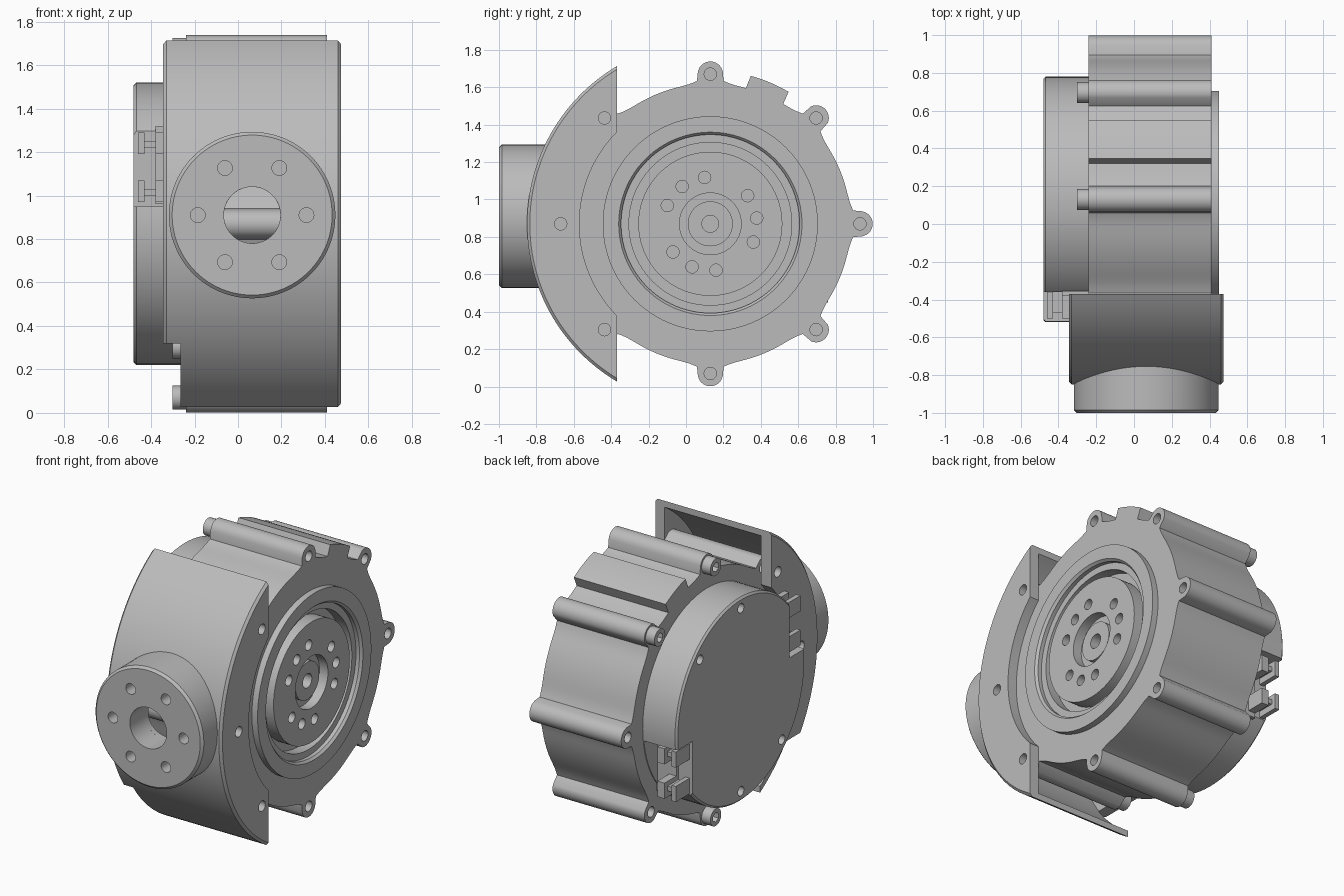
import bpy, bmesh
from math import cos, sin, radians, sqrt, exp, pi, acos
from mathutils import Matrix, Vector

if "Cube" in bpy.data.objects:
    bpy.data.objects.remove(bpy.data.objects["Cube"])

CY, CZ = 0.13, 0.87          # motor axis position, axis runs along x
ALONG_X = Matrix.Translation((0, CY, CZ)) @ Matrix.Rotation(pi / 2, 4, 'Y')
STUB_X, STUB_Z = 0.065, 0.91  # front stub position, axis runs along -y
ALONG_FRONT = Matrix.Translation((STUB_X, 0, STUB_Z)) @ Matrix.Rotation(pi / 2, 4, 'X')

grey = bpy.data.materials.new("machined_grey")
grey.use_nodes = True
COLOUR = (0.5, 0.5, 0.5, 1)
grey.diffuse_color = COLOUR
grey.node_tree.nodes["Principled BSDF"].inputs["Base Color"].default_value = COLOUR


def finish(name, bm):
    bmesh.ops.remove_doubles(bm, verts=bm.verts, dist=1e-5)
    bmesh.ops.recalc_face_normals(bm, faces=bm.faces)
    mesh = bpy.data.meshes.new(name)
    bm.to_mesh(mesh)
    bm.free()
    mesh.materials.append(grey)
    obj = bpy.data.objects.new(name, mesh)
    bpy.context.collection.objects.link(obj)
    shade(mesh)
    return obj


def shade(mesh):
    mesh.shade_smooth()
    mesh.set_sharp_from_angle(angle=radians(32))


def lathe(name, profile, matrix, steps=96):
    """Revolve (radius, height) points around the local z axis."""
    bm = bmesh.new()
    verts = [bm.verts.new((r, 0, h)) for r, h in profile]
    edges = [bm.edges.new(pair) for pair in zip(verts, verts[1:])]
    bmesh.ops.spin(bm, geom=verts + edges, cent=(0, 0, 0), axis=(0, 0, 1),
                   angle=2 * pi, steps=steps, use_merge=True)
    bmesh.ops.transform(bm, matrix=matrix, verts=bm.verts)
    return finish(name, bm)


def cylinder(name, r, h0, h1, matrix, steps=24):
    return lathe(name, [(0, h0), (r, h0), (r, h1), (0, h1)], matrix, steps)


def rod(name, r, x0, x1, radius, angle, steps=24):
    """Cylinder along x at a polar position around the motor axis."""
    a = radians(angle)
    move = Matrix.Translation((0, radius * cos(a), radius * sin(a)))
    return cylinder(name, r, x0, x1, move @ ALONG_X, steps)


def prism(name, points, x0, x1, chamfer_radius=None):
    """Extrude (y, z) points given around the motor axis, along x."""
    bm = bmesh.new()
    face = bm.faces.new([bm.verts.new((x0, CY + y, CZ + z)) for y, z in points])
    out = bmesh.ops.extrude_face_region(bm, geom=[face])
    moved = [g for g in out["geom"] if isinstance(g, bmesh.types.BMVert)]
    bmesh.ops.translate(bm, verts=moved, vec=(x1 - x0, 0, 0))
    if chamfer_radius:
        def on_rim(v):
            return abs(sqrt((v.co.y - CY) ** 2 + (v.co.z - CZ) ** 2) - chamfer_radius) < 1e-3
        rim = [e for e in bm.edges if all(on_rim(v) for v in e.verts)
               and abs(e.verts[0].co.x - e.verts[1].co.x) < 1e-4]
        bmesh.ops.bevel(bm, geom=rim, offset=0.015, segments=1, affect='EDGES')
    return finish(name, bm)


def box(name, low, high):
    bm = bmesh.new()
    low, high = Vector(low), Vector(high)
    bmesh.ops.create_cube(bm, size=1, matrix=Matrix.Translation((low + high) / 2)
                          @ Matrix.Diagonal((*(high - low), 1)))
    return finish(name, bm)


def cut(obj, cutters):
    """Subtract the cutters, keep the result and drop the helpers."""
    for c in cutters:
        c.hide_render = True
        mod = obj.modifiers.new("cut", 'BOOLEAN')
        mod.operation, mod.solver, mod.object = 'DIFFERENCE', 'EXACT', c
    bpy.context.view_layer.update()
    graph = bpy.context.evaluated_depsgraph_get()
    mesh = bpy.data.meshes.new_from_object(obj.evaluated_get(graph))
    obj.modifiers.clear()
    obj.data = mesh
    for c in cutters:
        bpy.data.objects.remove(c)
    shade(mesh)


def arc(r, a0, a1, n=64):
    return [(r * cos(a0 + (a1 - a0) * i / n), r * sin(a0 + (a1 - a0) * i / n))
            for i in range(n + 1)]


# Housing outline: round body with eight screw lugs and one raised pad
LUG_RADIUS, LUG_SIZE = 0.8, 0.068


def housing_radius(a):
    d = (a + pi / 8) % (pi / 4) - pi / 8
    r = 0.75 + 0.035 * exp(-(d / 0.11) ** 2)
    reach = LUG_SIZE ** 2 - (LUG_RADIUS * sin(d)) ** 2
    if reach > 0:
        r = max(r, LUG_RADIUS * cos(d) + sqrt(reach))
    if radians(59) < a < radians(75):
        r = max(r, 0.82)
    return r


N = 540
outline = []
for i in range(N):
    a = 2 * pi * i / N
    outline.append((housing_radius(a) * cos(a), housing_radius(a) * sin(a)))
housing = prism("motor_housing", outline, -0.24, 0.41)
cutters = [cylinder("recess_cutter", 0.574, 0.25, 0.6, ALONG_X, 96)]
for k in range(8):
    cutters.append(rod("lug_hole_cutter", 0.033, 0.3, 0.6, LUG_RADIUS, 45 * k))
    cutters.append(rod("lug_hole_cutter", 0.033, -0.5, -0.14, LUG_RADIUS, 45 * k))
cut(housing, cutters)

# Output face: raised ring, groove, rotor disc and centre hub
rotor = lathe("output_rotor", [
    (0, 0.25), (0.575, 0.25), (0.575, 0.45), (0.49, 0.45), (0.477, 0.435), (0.477, 0.41),
    (0.435, 0.41), (0.435, 0.34), (0.385, 0.34), (0.385, 0.43), (0.165, 0.43), (0.165, 0.37),
    (0.12, 0.37), (0.12, 0.4), (0.045, 0.4), (0.045, 0.3), (0, 0.3)], ALONG_X)
cut(rotor, [rod("rotor_hole_cutter", 0.033, 0.34, 0.6, 0.25, 7 + 120 * t + 30 * s)
            for t in range(3) for s in (-1, 0, 1)])

# Rear cover with two connector openings on opposite sides
cover = lathe("rear_cover", [(0, -0.24), (0.65, -0.24), (0.65, -0.468), (0.638, -0.48),
                             (0, -0.48)], ALONG_X)
cutters = [rod("cover_hole_cutter", 0.03, -0.6, -0.42, 0.585, a) for a in (45, 90, 225, 270)]
for side in (-1, 1):
    def pocket(name, x0, x1, y0, y1, z0, z1):
        ys = sorted((CY + side * y0, CY + side * y1))
        zs = sorted((CZ - side * z0, CZ - side * z1))
        return box(name, (x0, ys[0], zs[0]), (x1, ys[1], zs[1]))
    cutters.append(pocket("opening_cutter", -0.6, -0.245, 0.49, 0.8, 0.08, 0.5))
    label = "front" if side < 0 else "back"
    pocket(label + "_connector_base", -0.38, -0.24, 0.485, 0.51, 0.09, 0.45)
    for z0 in (0.1, 0.32):
        pocket(label + "_connector_floor", -0.46, -0.43, 0.485, 0.63, z0, z0 + 0.1)
        pocket(label + "_connector_body", -0.38, -0.33, 0.485, 0.63, z0, z0 + 0.1)
        pocket(label + "_connector_rib", -0.46, -0.33, 0.485, 0.6, z0 + 0.03, z0 + 0.06)
cut(cover, cutters)

# Socket screws on the rear of the lugs
for a in (45, 90, 225, 270):
    screw = rod("lug_screw_%d" % a, 0.055, -0.302, -0.2, LUG_RADIUS, a, 32)
    cut(screw, [rod("socket_cutter", 0.03, -0.4, -0.265, LUG_RADIUS, a, 6)])

# Curved front bracket: channel section around the housing
OUTER, INNER, FLANGE, EDGE = 0.98, 0.945, 0.7, -0.5
ao, af = acos(EDGE / OUTER), acos(EDGE / FLANGE)
bracket = prism("front_bracket", arc(OUTER, ao, 2 * pi - ao) + arc(FLANGE, 2 * pi - af, af),
                -0.345, 0.475, OUTER)
ai = acos(-0.3 / INNER)
cutters = [
    prism("channel_cutter", arc(INNER, ai, 2 * pi - ai), -0.27, 0.412),
    box("corner_cutter", (-0.6, -1.2, -0.2), (-0.265, 0.2, 0.32)),
    cylinder("bore_cutter", 0.13, 0.7, 1.1, ALONG_FRONT, 48)]
for a in (135, 180, 225):
    cutters.append(rod("flange_hole_cutter", 0.033, 0.38, 0.6, LUG_RADIUS, a))
for a in (135, 180):
    cutters.append(rod("flange_hole_cutter", 0.033, -0.5, -0.25, LUG_RADIUS, a))
cut(bracket, cutters)

# Front mounting stub with a through bore and six holes
stub = lathe("mounting_stub", [(0.13, 0.7), (0.383, 0.7), (0.383, 0.985), (0.368, 1.0),
                               (0.13, 1.0), (0.13, 0.7)], ALONG_FRONT)
cutters = [cylinder("saddle_cutter", 0.95, -1, 1, ALONG_X, 128)]
for k in range(6):
    a = k * pi / 3
    move = Matrix.Translation((0.25 * cos(a), 0, 0.25 * sin(a)))
    cutters.append(cylinder("stub_hole_cutter", 0.034, 0.9, 1.1, move @ ALONG_FRONT))
cut(stub, cutters)
